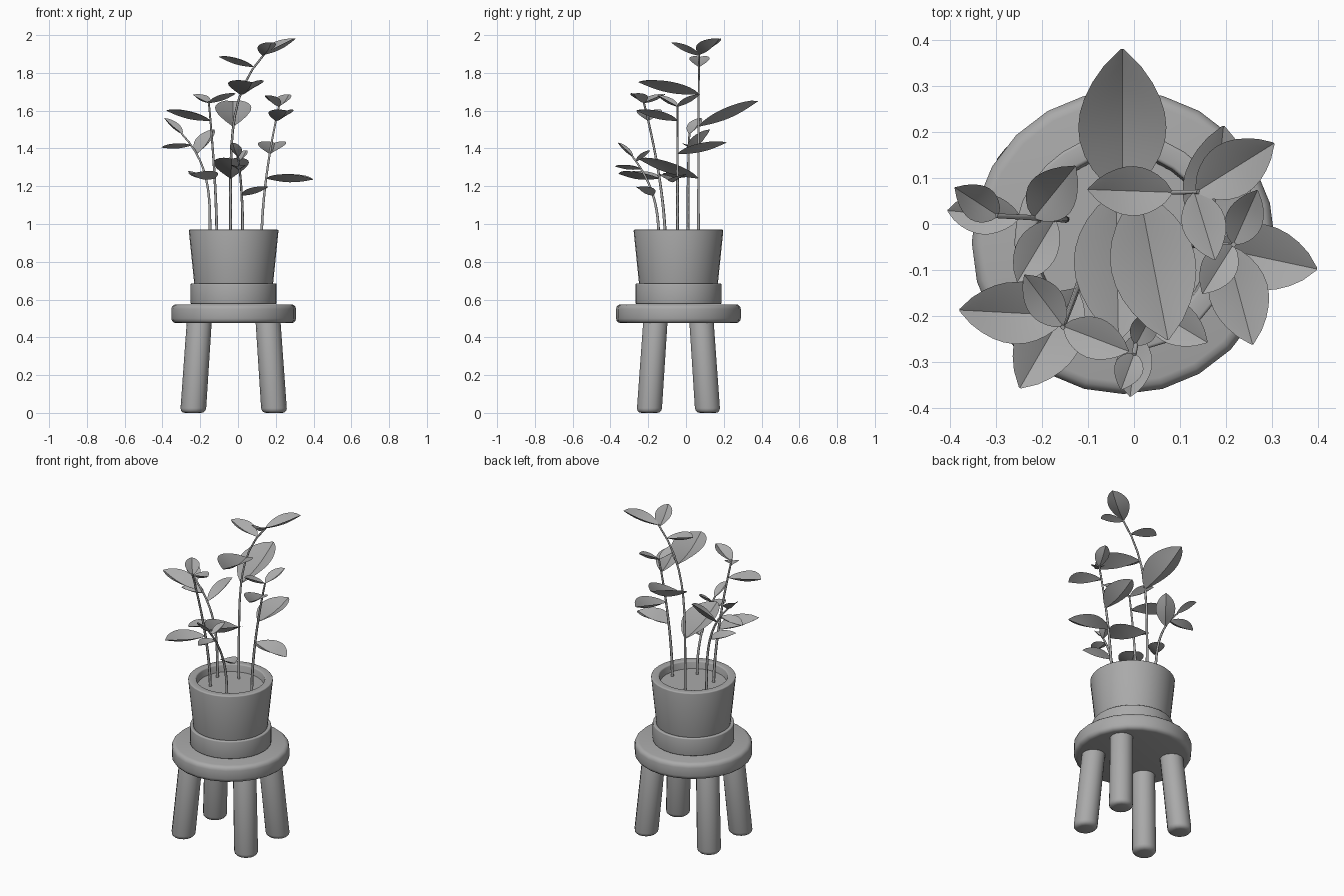
import bpy, bmesh, math
from mathutils import Vector

if "Cube" in bpy.data.objects:
    bpy.data.objects.remove(bpy.data.objects["Cube"], do_unlink=True)

CENTRE = Vector((-0.023, -0.04, 0))
SOIL_HEIGHT = 0.925

grey = bpy.data.materials.new("plain grey")
grey.use_nodes = True
COLOUR = (0.4, 0.4, 0.4, 1)
grey.diffuse_color = COLOUR
grey.node_tree.nodes["Principled BSDF"].inputs["Base Color"].default_value = COLOUR


def finish(name, bm):
    """Turn a bmesh into a shaded, coloured object."""
    mesh = bpy.data.meshes.new(name)
    bm.to_mesh(mesh)
    bm.free()
    mesh.materials.append(grey)
    obj = bpy.data.objects.new(name, mesh)
    bpy.context.collection.objects.link(obj)
    bpy.ops.object.select_all(action="DESELECT")
    obj.select_set(True)
    bpy.context.view_layer.objects.active = obj
    bpy.ops.object.shade_smooth_by_angle(angle=math.radians(35))


def lathe(name, profile, sides, rounding, axis=CENTRE, lean=Vector()):
    """Turn (radius, height) points about an axis, then round the sharp rims."""
    bm = bmesh.new()
    rings = []
    for radius, z in profile:
        middle = axis + lean * z + Vector((0, 0, z))
        if radius == 0:
            rings.append([bm.verts.new(middle)] * sides)
            continue
        angles = [math.tau * i / sides for i in range(sides)]
        rings.append([bm.verts.new(middle + radius * Vector((math.cos(a), math.sin(a), 0)))
                      for a in angles])
    for low, high in zip(rings, rings[1:]):
        for i in range(sides):
            j = (i + 1) % sides
            bm.faces.new(list(dict.fromkeys((low[i], low[j], high[j], high[i]))))
    bmesh.ops.recalc_face_normals(bm, faces=bm.faces)
    rims = [e for e in bm.edges if e.calc_face_angle(0) > math.radians(45)]
    bmesh.ops.bevel(bm, geom=rims, offset=rounding, segments=3, profile=0.5,
                    affect="EDGES", clamp_overlap=True)
    finish(name, bm)


def stem(name, point):
    """Thin tapering tube that follows the point function from soil to tip."""
    curve = bpy.data.curves.new(name, "CURVE")
    curve.dimensions = "3D"
    curve.bevel_depth = 0.0075
    curve.bevel_resolution = 1
    curve.use_fill_caps = True
    spline = curve.splines.new("POLY")
    steps = 12
    spline.points.add(steps)
    for i, p in enumerate(spline.points):
        p.co = (*point(i / steps), 1)
        p.radius = 1.1 - 0.4 * i / steps
    curve.materials.append(grey)
    bpy.context.collection.objects.link(bpy.data.objects.new(name, curve))


def leaf(name, base, along):
    """Pointed oval folded upwards along a sagging midrib."""
    side = along.cross(Vector((0, 0, 1))).normalized()
    up = side.cross(along).normalized()
    length = along.length
    bm = bmesh.new()
    rows = 10
    grid = []
    for i in range(rows + 1):
        u = i / rows
        bulge = math.sin(math.pi * u)
        half = length * max(0.01, 0.28 * abs(bulge) ** 0.72)
        rib = base + along * u - up * length * bulge * 0.065
        grid.append([bm.verts.new(rib + half * (side * v + up * 0.6 * abs(v) ** 0.85))
                     for v in (-1, -0.5, 0, 0.5, 1)])
    for near, far in zip(grid, grid[1:]):
        for k in range(len(near) - 1):
            bm.faces.new((near[k], near[k + 1], far[k + 1], far[k]))
    finish(name, bm)


def shoot(place, root, tip, bend, leaves):
    """Stem that leans more towards its tip; leaves are (height, heading, reach, rise)."""
    start = Vector((*root, SOIL_HEIGHT))
    span = Vector(tip) - start

    def point(t):
        return start + Vector((span.x * t ** bend, span.y * t ** bend, span.z * t))

    stem(f"stem_{place}", point)
    for n, (height, heading, reach, rise) in enumerate(leaves, 1):
        a = math.radians(heading)
        along = Vector((reach * math.cos(a), reach * math.sin(a), rise))
        leaf(f"leaf_{place}_{n}", point((height - SOIL_HEIGHT) / span.z), along)


# Stool seat with rounded rim
lathe("stool_seat", [(0, 0.475), (0.33, 0.475), (0.33, 0.575), (0, 0.575)], 24, 0.025)

# Four splayed legs
for sx, side in ((-1, "right"), (1, "left")):
    for sy, end in ((-1, "front"), (1, "back")):
        lathe(f"leg_{end}_{side}", [(0, 0), (0.068, 0), (0.066, 0.5), (0, 0.5)], 14, 0.025,
              CENTRE + Vector((sx * 0.215, sy * 0.155, 0)),
              Vector((-sx, -sy, 0)) * 0.068)

# Saucer, tapered pot and soil
lathe("saucer", [(0, 0.577), (0.228, 0.577), (0.228, 0.685), (0.207, 0.685),
                 (0.207, 0.6), (0, 0.6)], 32, 0.006)
lathe("pot", [(0, 0.6), (0.2, 0.6), (0.238, 0.97), (0.192, 0.97), (0.183, 0.88)], 32, 0.007)
lathe("soil", [(0.187, SOIL_HEIGHT), (0, SOIL_HEIGHT)], 32, 0)

# Five shoots with their leaves
shoot("tall", (-0.04, 0.066), (0.14, 0.07, 1.9), 5,
      [(1.515, 90, 0.315, 0.135), (1.24, -89, 0.32, 0.105), (1.685, -79, 0.325, 0.065),
       (1.83, 178, 0.185, 0.055), (1.895, 32, 0.2, 0.085), (1.89, -73, 0.155, 0.07)])
shoot("left", (0.125, -0.045), (0.217, -0.045, 1.625), 1.7,
      [(1.24, -12, 0.255, -0.005), (1.37, 84, 0.26, 0.06), (1.545, -75, 0.225, 0.055),
       (1.62, -122, 0.126, 0.06), (1.62, 66, 0.13, 0.065)])
shoot("front_right", (-0.112, -0.11), (-0.155, -0.225, 1.65), 1.6,
      [(1.24, -120, 0.25, 0.025), (1.545, 177, 0.235, 0.055),
       (1.64, -21, 0.153, 0.05), (1.64, 127, 0.14, 0.045)])
shoot("right", (-0.148, 0.01), (-0.3, 0.018, 1.48), 3.5,
      [(1.25, -121, 0.16, 0.01), (1.37, 51, 0.145, 0.13),
       (1.415, 175, 0.16, -0.01), (1.475, 147, 0.113, 0.085)])
shoot("front", (0.025, -0.145), (0, -0.285, 1.36), 2.4,
      [(1.15, -31, 0.163, 0.045), (1.29, -97, 0.14, 0.015),
       (1.33, 62, 0.085, 0.06), (1.355, -110, 0.085, 0.075)])
